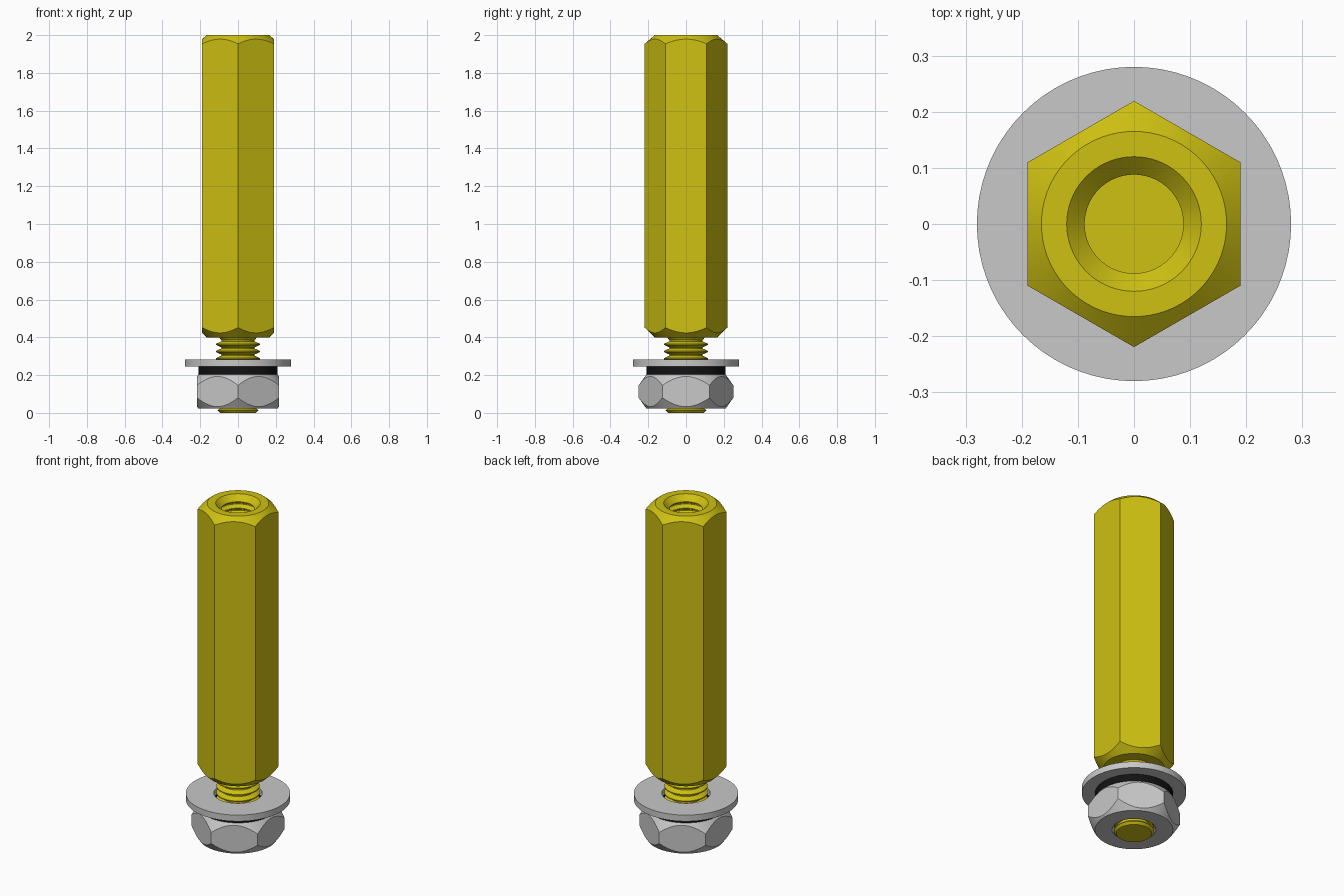
import bpy, bmesh, math

cube = bpy.data.objects.get("Cube")
if cube:
    bpy.data.objects.remove(cube, do_unlink=True)

SEG = 72          # steps round a turn, a multiple of six
FLAT = SEG // 6   # steps across one hexagon side
PITCH = 0.038


def material(name, colour):
    mat = bpy.data.materials.new(name)
    mat.use_nodes = True
    mat.diffuse_color = colour + (1,)
    mat.node_tree.nodes["Principled BSDF"].inputs["Base Color"].default_value = colour + (1,)
    return mat


brass = material("yellow brass", (0.62, 0.53, 0.006))
steel = material("light grey steel", (0.58, 0.58, 0.58))
black = material("black steel", (0.006, 0.006, 0.006))


def hex_edge(flat, rim, z, slope):
    """Chamfer line on a hexagon: radius and height as functions of the step."""
    def point(i):
        angle = (i % FLAT) / FLAT * math.pi / 3 - math.pi / 6
        r = flat / math.cos(angle)
        return r, z - (r - rim) * slope
    return point


def turn(name, profile, mat, closed=False):
    """Spin a profile of (radius, height) points or hexagon edges round z."""
    bm = bmesh.new()
    rings = []
    for p in profile:
        if not callable(p) and p[0] == 0:
            rings.append([bm.verts.new((0, 0, p[1]))])
            continue
        ring = []
        for i in range(SEG):
            r, z = p(i) if callable(p) else p
            a = math.pi / 2 + 2 * math.pi * i / SEG
            ring.append(bm.verts.new((r * math.cos(a), r * math.sin(a), z)))
        rings.append(ring)
    pairs = list(zip(range(len(rings)), range(1, len(rings))))
    if closed:
        pairs.append((len(rings) - 1, 0))
    for m, n in pairs:
        a, b = rings[m], rings[n]
        if len(a) == 1 or len(b) == 1:
            # Flat end disc
            bm.faces.new(a if len(b) == 1 else b)
        elif callable(profile[m]) and callable(profile[n]):
            # Six flat sides, each one face
            for s in range(0, SEG, FLAT):
                idx = [(s + k) % SEG for k in range(FLAT + 1)]
                bm.faces.new([a[k] for k in idx] + [b[k] for k in reversed(idx)])
        else:
            for i in range(SEG):
                j = (i + 1) % SEG
                bm.faces.new((a[i], a[j], b[j], b[i]))
    loose = [v for v in bm.verts if not v.link_faces]
    bmesh.ops.delete(bm, geom=loose, context='VERTS')
    bmesh.ops.recalc_face_normals(bm, faces=bm.faces)
    mesh = bpy.data.meshes.new(name)
    bm.to_mesh(mesh)
    bm.free()
    mesh.materials.append(mat)
    obj = bpy.data.objects.new(name, mesh)
    bpy.context.collection.objects.link(obj)
    bpy.ops.object.select_all(action='DESELECT')
    obj.select_set(True)
    bpy.context.view_layer.objects.active = obj
    bpy.ops.object.shade_smooth_by_angle(angle=math.radians(20))
    return obj


def thread(first, count, root, crest):
    """Ridged profile going up, one ridge centred on each pitch."""
    points = []
    for k in range(count):
        z = first + k * PITCH
        points += [(root, z - 0.016), (crest, z - 0.003),
                   (crest, z + 0.003), (root, z + 0.016)]
    return points


# Hexagonal standoff with a threaded, countersunk blind hole
turn("hex_standoff",
     [(0, 1.45), (0.088, 1.45)] + thread(1.49, 13, 0.088, 0.112)
     + [(0.088, 1.968), (0.12, 2.0), (0.165, 2.0),
        hex_edge(0.19, 0.165, 2.0, 0.85), hex_edge(0.19, 0.165, 0.40, -0.95),
        (0.165, 0.40), (0, 0.40)], brass)

# Threaded stud below the standoff
turn("threaded_stud",
     [(0, 0), (0.095, 0), (0.108, 0.014), (0.088, 0.03)]
     + thread(0.363 - 8 * PITCH, 9, 0.088, 0.116)
     + [(0.088, 0.385), (0.1, 0.40), (0, 0.40)], brass)

# Flat washer
turn("flat_washer", [(0.13, 0.246), (0.28, 0.246), (0.28, 0.283), (0.13, 0.283)],
     steel, closed=True)

# Dark lock washer
turn("lock_washer", [(0.125, 0.204), (0.21, 0.204), (0.21, 0.246), (0.125, 0.246)],
     black, closed=True)

# Hexagonal nut chamfered on both ends
turn("hex_nut",
     [(0.118, 0.022), (0.209, 0.022), hex_edge(0.217, 0.209, 0.022, -1.4),
      hex_edge(0.217, 0.209, 0.204, 1.4), (0.209, 0.204), (0.118, 0.204),
      (0.106, 0.192), (0.106, 0.034)], steel, closed=True)
